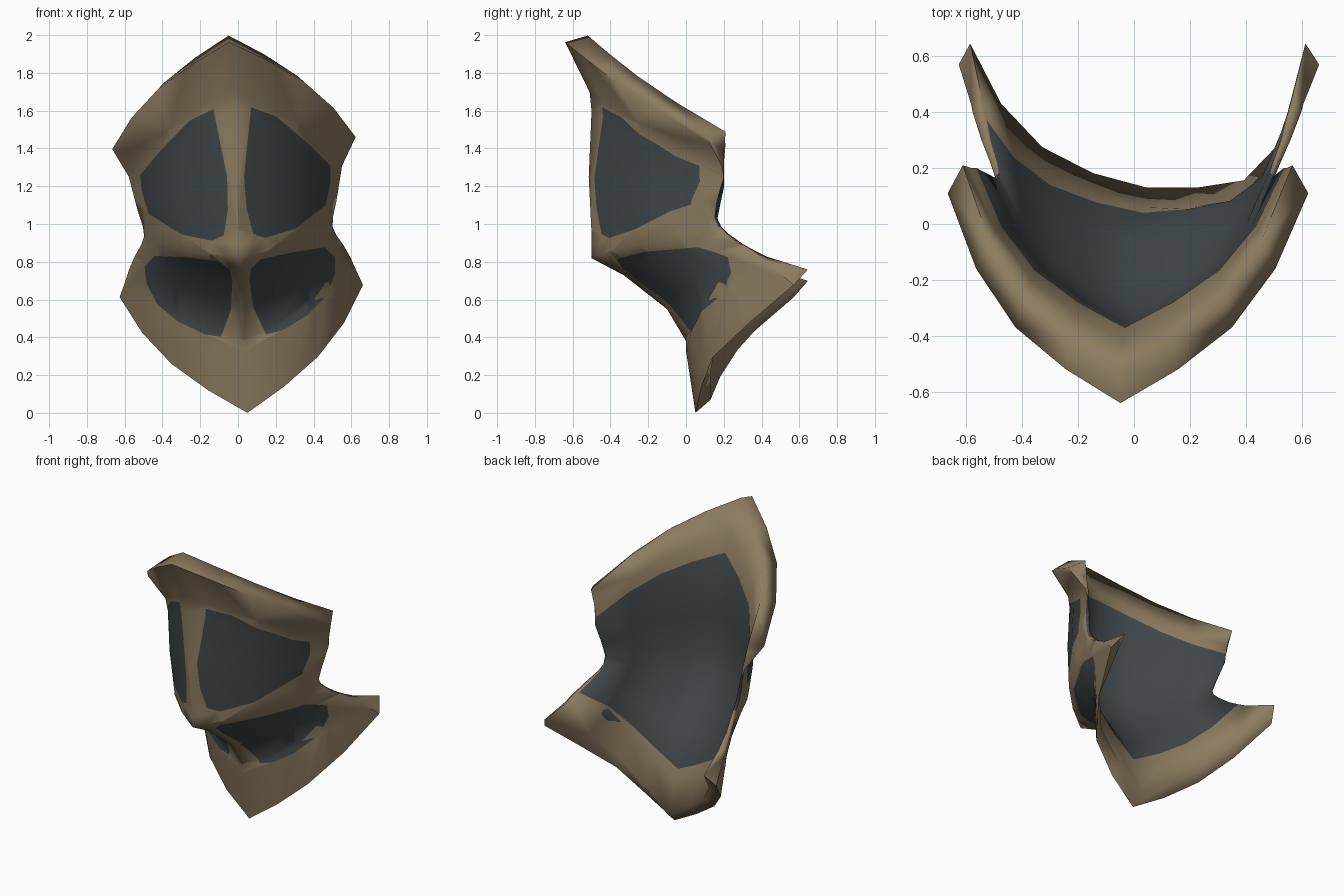
import bpy, bmesh
from math import radians
from mathutils import Vector

cube = bpy.data.objects.get("Cube")
if cube:
    bpy.data.objects.remove(cube)


def make_material(name, rgb):
    mat = bpy.data.materials.new(name)
    mat.use_nodes = True
    mat.diffuse_color = (*rgb, 1)
    mat.node_tree.nodes["Principled BSDF"].inputs["Base Color"].default_value = (*rgb, 1)
    return mat


TAN, SLATE, CANDIDATE = 0, 1, 2
materials = [make_material("tan border", (0.26, 0.2, 0.115)),
             make_material("slate panel", (0.052, 0.063, 0.067))]

# Shared sweep from the centre line to the side edge, as fractions
SWEEP_X = (0, .31, .6, .83, 1)
SWEEP_Z = (0, .2, .43, .7, 1)
SWEEP_Y = (0, .16, .36, .64, 1)
# The jaw is flatter than the brow, more so on the left side
RIGHT_JAW = (0, .1, .28, .58, 1)
LEFT_JAW_FRONT = (0, .06, .18, .55, 1)
LEFT_JAW_LINING = (0, 0, .05, .31, 1)

# Each row: centre y, centre z, side x, side y, side z, from top to bottom
OUTER = [(-.64, 1.965, .645, .11, 1.43), (-.51, 1.7, .565, .19, 1.28),
         (-.5, 1.6, .553, .2, 1.22), (-.515, 1.25, .525, .16, 1.09),
         (-.5, .95, .503, .15, 1.01), (-.5, .82, .5, .17, .96),
         (-.33, .73, .515, .21, .92), (-.1, .55, .553, .3, .86),
         (0, .38, .588, .4, .79), (0, .33, .595, .43, .77),
         (.05, 0, .645, .57, .645)]
INNER = [(-.52, 2, .59, .21, 1.46), (-.42, 1.79, .565, .2, 1.35),
         (-.37, 1.68, .55, .2, 1.28), (-.37, 1.25, .51, .175, 1.1),
         (-.36, 1, .488, .16, 1.02), (-.3, .83, .485, .185, .965),
         (-.19, .68, .495, .225, .925), (-.07, .52, .52, .3, .87),
         (.04, .35, .535, .37, .83), (.06, .28, .55, .43, .8),
         (.13, .07, .6, .645, .73)]
LAST = len(OUTER) - 1

# Panel outlines in the front plane, clockwise
UPPER_PANEL = [(.045, 1.25), (.1, 1.615), (.23, 1.56), (.4, 1.4), (.505, 1.285),
               (.5, 1.2), (.47, 1.08), (.3, .96), (.14, .92), (.078, .945), (.05, 1.08)]
LOWER_PANEL = [(.045, .7), (.055, .76), (.11, .808), (.3, .84), (.45, .855), (.505, .8),
               (.5, .715), (.45, .6), (.34, .5), (.2, .425), (.12, .41), (.06, .55)]

bm = bmesh.new()


def make_rows(rows, jaw_sweep):
    result = []
    for i, (yc, zc, xe, ye, ze) in enumerate(rows):
        jaw = min(1, max(0, (i - 5) / 4))
        verts = []
        for a, b, j, c in zip(SWEEP_X, SWEEP_Y, jaw_sweep, SWEEP_Z):
            y = yc + (ye - yc) * (b + (j - b) * jaw)
            verts.append(bm.verts.new((xe * a, y, zc + (ze - zc) * c)))
        result.append(verts)
    return result


def strip(a, b, material=TAN):
    for i in range(len(a) - 1):
        face = bm.faces.new((a[i], b[i], b[i + 1], a[i + 1]))
        face.material_index = material


def paint_panel(outline):
    """Cut a convex outline through the front surface and colour the inside."""
    for face in bm.faces:
        if face.material_index == TAN and face.calc_center_median().x > 0:
            face.material_index = CANDIDATE
    for (x0, z0), (x1, z1) in zip(outline, outline[1:] + outline[:1]):
        point = Vector((x0, 0, z0))
        normal = Vector((z0 - z1, 0, x1 - x0)).normalized()
        faces = [f for f in bm.faces if f.material_index == CANDIDATE]
        edges = {e for f in faces for e in f.edges}
        verts = {v for f in faces for v in f.verts}
        bmesh.ops.bisect_plane(bm, geom=list(verts) + list(edges) + faces, dist=1e-5,
                               plane_co=point, plane_no=normal)
        for face in bm.faces:
            if face.material_index == CANDIDATE:
                if (face.calc_center_median() - point).dot(normal) > 0:
                    face.material_index = TAN
    for face in bm.faces:
        if face.material_index == CANDIDATE:
            face.material_index = SLATE


def make_half(front_jaw, lining_jaw):
    # Front surface with its painted panels, cut before the lining exists
    outer = make_rows(OUTER, front_jaw)
    inner = make_rows(INNER, lining_jaw)
    for a, b in zip(outer, outer[1:]):
        strip(a, b)
    paint_panel(UPPER_PANEL)
    paint_panel(LOWER_PANEL)

    # Lining and thin side edge, slate between the tan borders
    for i in range(LAST):
        strip(inner[i + 1], inner[i], SLATE if 2 <= i < 8 else TAN)
        strip((outer[i][-1], outer[i + 1][-1]), (inner[i][-1], inner[i + 1][-1]),
              SLATE if 2 <= i < 5 else TAN)

    # Top and bottom lips
    strip(inner[0], outer[0])
    strip(outer[LAST], inner[LAST])


# Right half is built first and flipped across, then the left half
make_half(RIGHT_JAW, RIGHT_JAW)
for vert in bm.verts:
    vert.co.x *= -1
make_half(LEFT_JAW_FRONT, LEFT_JAW_LINING)
bmesh.ops.remove_doubles(bm, verts=bm.verts, dist=0.0002)
bmesh.ops.recalc_face_normals(bm, faces=bm.faces)

mesh = bpy.data.meshes.new("face_guard")
bm.to_mesh(mesh)
bm.free()
for mat in materials:
    mesh.materials.append(mat)

guard = bpy.data.objects.new("face_guard", mesh)
bpy.context.collection.objects.link(guard)
bpy.context.view_layer.objects.active = guard
guard.select_set(True)
bpy.ops.object.shade_smooth_by_angle(angle=radians(110))

# Slight sideways lean
guard.rotation_euler.y = -0.05
guard.location.x = 0.05
